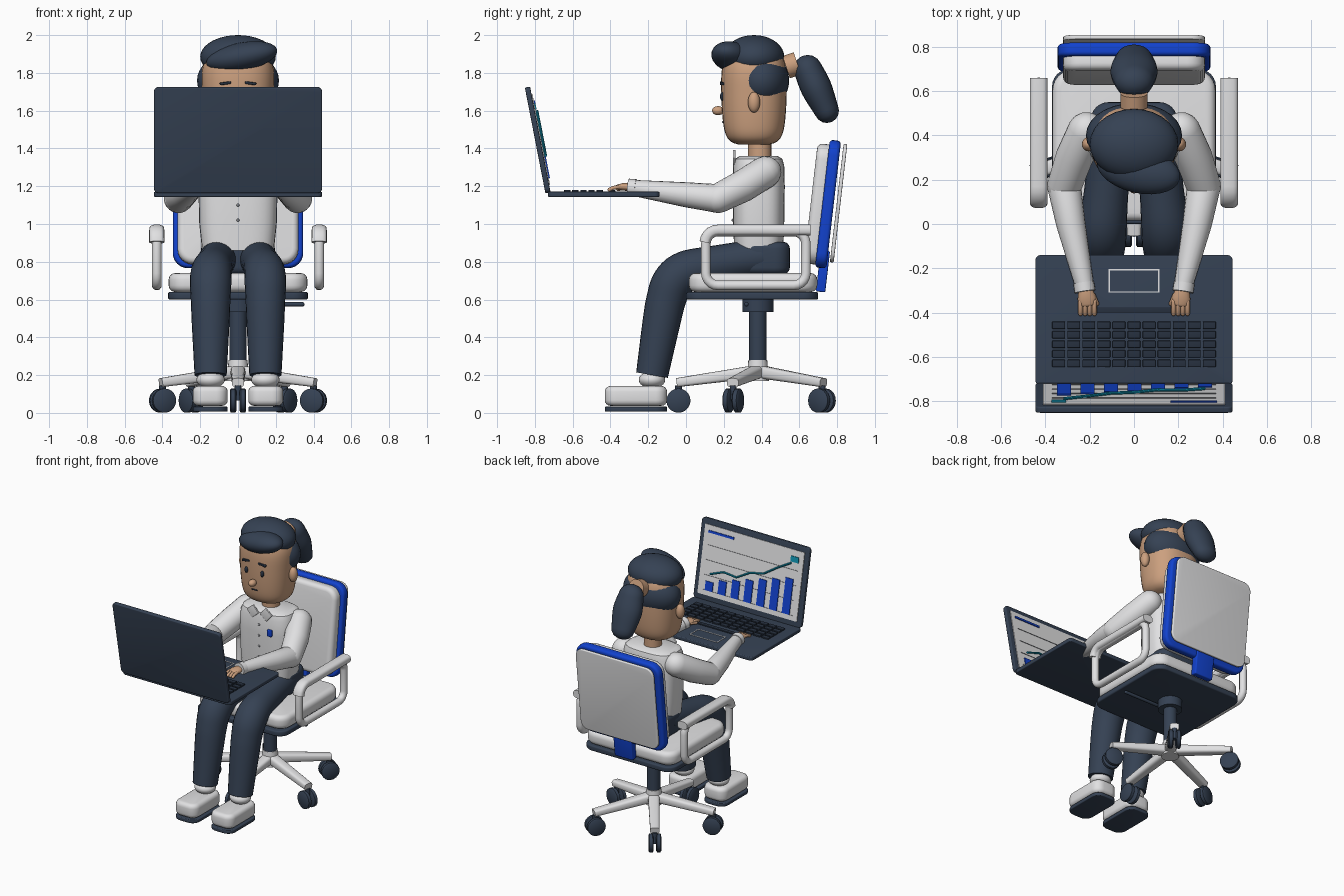
import bpy, bmesh, math
from mathutils import Vector, Matrix, Euler

if "Cube" in bpy.data.objects:
    bpy.data.objects.remove(bpy.data.objects["Cube"], do_unlink=True)

def colour(name, *rgb):
    m = bpy.data.materials.new(name)
    m.diffuse_color = (*rgb, 1)
    m.use_nodes = True
    m.node_tree.nodes["Principled BSDF"].inputs["Base Color"].default_value = (*rgb, 1)
    return m

NAVY = colour("navy", .036, .054, .088)
DARK = colour("dark navy", .02, .03, .05)
WHITE = colour("warm white", .75, .75, .76)
GREY = colour("mid grey", .25, .26, .28)
BLUE = colour("royal blue", .006, .055, .62)
TEAL = colour("teal", .005, .28, .42)
SKIN = colour("skin", .60, .35, .21)
X, Z = Vector((1, 0, 0)), Vector((0, 0, 1))

def finish(bm, name, mat, loc=(0, 0, 0), rot=(0, 0, 0)):
    bmesh.ops.recalc_face_normals(bm, faces=bm.faces)
    me = bpy.data.meshes.new(name)
    bm.to_mesh(me)
    bm.free()
    me.polygons.foreach_set("use_smooth", [True] * len(me.polygons))
    me.set_sharp_from_angle(angle=math.radians(40))
    me.materials.append(mat)
    ob = bpy.data.objects.new(name, me)
    ob.location, ob.rotation_euler = loc, rot
    bpy.context.collection.objects.link(ob)
    return ob

def box(name, loc, size, mat, bevel=0, corner=0, axis=2, rot=(0, 0, 0)):
    """Box whose edges along one axis take a large corner radius, and whose rims take a small bevel."""
    bm = bmesh.new()
    bmesh.ops.create_cube(bm, size=1, matrix=Matrix.Diagonal((*size, 1)))
    if corner:
        along = [e for e in bm.edges if abs((e.verts[0].co - e.verts[1].co).normalized()[axis]) > .9]
        bmesh.ops.bevel(bm, geom=along, offset=corner, segments=6, profile=.5, affect='EDGES')
    if bevel:
        rims = [e for e in bm.edges if e.calc_face_angle(0) > .6]
        bmesh.ops.bevel(bm, geom=rims, offset=bevel, segments=4, profile=.5, affect='EDGES', clamp_overlap=True)
    return finish(bm, name, mat, loc, rot)

def ellipsoid(name, loc, radii, mat, rot=(0, 0, 0)):
    bm = bmesh.new()
    bmesh.ops.create_uvsphere(bm, u_segments=28, v_segments=18, radius=1, matrix=Matrix.Diagonal((*radii, 1)))
    return finish(bm, name, mat, loc, rot)

def spline(vals, steps=5):
    """Catmull-Rom resampling."""
    out = []
    for i in range(len(vals) - 1):
        a, b, c, d = (vals[max(0, min(len(vals) - 1, i + k))] for k in (-1, 0, 1, 2))
        for s in range(steps):
            t = s / steps
            out.append(b + .5 * t * ((c - a) + t * (2*a - 5*b + 4*c - d + t * (3*b - 3*c + d - a))))
    return out + [vals[-1]]

def tube(name, pts, radii, mat, smooth=False, closed=False, caps=False, sq=1, ref=X, n=20):
    """Loft of (super)elliptic rings; radii are numbers or (across, up) pairs."""
    pts = [Vector(p) for p in pts]
    if not isinstance(radii, list):
        radii = [radii] * len(pts)
    rad = [Vector(r if isinstance(r, tuple) else (r, r)) for r in radii]
    if smooth:
        pts, rad = spline(pts), spline(rad)
    if caps:
        d0, d1 = (pts[0] - pts[1]).normalized(), (pts[-1] - pts[-2]).normalized()
        for a in (.4, .8, 1.15, 1.45):
            s, c = math.sin(a), math.cos(a)
            if a == .4:
                base = (pts[0].copy(), rad[0].copy(), pts[-1].copy(), rad[-1].copy())
            pts = [base[0] + d0 * base[1].y * s] + pts + [base[2] + d1 * base[3].y * s]
            rad = [base[1] * c] + rad + [base[3] * c]
    bm, rings, m = bmesh.new(), [], len(pts)
    power = lambda v: math.copysign(abs(v) ** sq, v)
    for i, p in enumerate(pts):
        before = pts[i - 1] if closed or i else p
        after = pts[(i + 1) % m] if closed or i < m - 1 else p
        d = (after - before).normalized()
        u = (ref - d * ref.dot(d)).normalized()
        v = d.cross(u)
        angles = [2 * math.pi * k / n for k in range(n)]
        rings.append([bm.verts.new(p + u * rad[i].x * power(math.cos(a)) + v * rad[i].y * power(math.sin(a)))
                      for a in angles])
    for i in range(m if closed else m - 1):
        a, b = rings[i], rings[(i + 1) % m]
        for k in range(n):
            bm.faces.new((a[k], a[(k + 1) % n], b[(k + 1) % n], b[k]))
    if not closed:
        bm.faces.new(rings[0])
        bm.faces.new(rings[-1])
    return finish(bm, name, mat)

# Chair: seat and back
box("seat_base", (0, .35, .62), (.74, .70, .04), NAVY, .01, .08)
box("seat_cushion", (0, .355, .69), (.735, .68, .10), WHITE, .035, .09)
tilt = (-math.radians(6.6), 0, 0)
box("back_cushion", (0, .705, 1.105), (.64, .09, .64), WHITE, .03, .08, 1, tilt)
box("back_shell", (0, .752, 1.105), (.69, .06, .68), BLUE, .018, .08, 1, tilt)
box("back_panel", (0, .808, 1.11), (.64, .02, .63), WHITE, .006, .06, 1, tilt)
box("back_bracket", (0, .725, .75), (.15, .05, .22), BLUE, .008, rot=tilt)

# Chair: column, star base and casters
tube("gas_column", [(0, .38, .28), (0, .38, .6)], .046, NAVY)
tube("column_collar", [(0, .38, .535), (0, .38, .605)], .082, NAVY)
tube("base_hub", [(0, .38, .17), (0, .38, .28)], [.06, .05], WHITE)
tube("height_lever", [(.05, .32, .575), (.34, .32, .575)], .012, NAVY, caps=True, ref=Z, n=10)
for i in range(5):
    a = math.radians(-90 + 72 * i)
    out, side = Vector((math.cos(a), math.sin(a), 0)), Vector((-math.sin(a), math.cos(a), 0))
    mid = Vector((0, .38, 0))
    tube(f"base_leg_{i}", [mid + Z * .22, mid + out * .43 + Z * .16], [(.035, .04), (.024, .032)], WHITE, sq=.6, ref=Z)
    hub = mid + out * .42 + Z * .065
    tube(f"caster_stem_{i}", [hub, hub + Z * .08], .018, NAVY, n=12)
    for s in (-1, 1):
        c = hub + side * s * .026
        tube(f"caster_wheel_{i}_{s}", [c - side * .017, c - side * .011, c + side * .011, c + side * .017],
             [.055, .064, .064, .055], NAVY, ref=Z)

# Torso, neck and shirt details
box("hips", (0, .42, .82), (.39, .26, .17), NAVY, .035, .08)
tube("shirt", [(0, .385, z) for z in (.86, 1.0, 1.2, 1.31, 1.345, 1.36)],
     [(.19, .13), (.205, .135), (.21, .138), (.205, .135), (.19, .125), (.16, .10)], WHITE, sq=.65, n=32)
tube("neck", [(0, .39, 1.32), (0, .39, 1.48)], .062, SKIN)
for i in range(4):
    ellipsoid(f"button_{i}", (0, .248, 1.26 - .08 * i), (.008, .007, .008), GREY)
box("chest_badge", (.09, .245, 1.22), (.035, .02, .05), BLUE, .006)

# Head, face and hair
tube("head", [(0, .36, z) for z in (1.42, 1.435, 1.47, 1.54, 1.68, 1.82, 1.9, 1.94)],
     [(.09, .08), (.135, .12), (.165, .148), (.18, .164), (.19, .173), (.19, .17), (.15, .14), (.08, .07)],
     SKIN, smooth=True, sq=.85, n=32)
ellipsoid("nose", (0, .17, 1.6), (.026, .032, .024), SKIN)
box("mouth", (0, .196, 1.54), (.05, .012, .008), DARK, .003)
ellipsoid("hair_crown", (0, .36, 1.885), (.2, .16, .115), NAVY)
ellipsoid("hair_back", (0, .40, 1.76), (.217, .146, .155), NAVY)
ellipsoid("hair_fringe", (.02, .245, 1.885), (.195, .105, .075), NAVY, (0, math.radians(-11), math.radians(-13)))
tube("ponytail", [(0, .645, 1.82), (0, .69, 1.72), (0, .745, 1.60)], [(.09, .075), (.107, .082), (.085, .065)],
     NAVY, smooth=True, caps=True)
tube("hair_tie", [(0, .53, 1.83), (0, .59, 1.85)], .062, SKIN)

# Laptop
box("laptop_base", (0, -.435, 1.157), (.89, .59, .028), NAVY, .006, .025)
for r in range(5):
    for c in range(11):
        box(f"key_{r}_{c}", (.068 * (c - 5), -.457 - .043 * r, 1.175), (.058, .033, .012), DARK, .003)
box("space_bar", (0, -.388, 1.174), (.34, .028, .01), DARK, .003)
for s in (-1, 1):
    box(f"trackpad_edge_x{s}", (.112 * s, -.257, 1.172), (.006, .106, .004), WHITE)
    box(f"trackpad_edge_y{s}", (0, -.257 + .05 * s, 1.172), (.23, .006, .004), WHITE)
lean = Euler((math.radians(11), 0, 0))
centre = Vector((0, -.785, 1.445))
on_screen = lambda x, s, lift: centre + lean.to_matrix() @ Vector((x, .014 + lift, s))
def plate(name, x, s, w, h, mat, lift=.008):
    box(name, on_screen(x, s, lift), (w, .006, h), mat, rot=lean)
box("laptop_lid", centre, (.89, .028, .57), NAVY, .006, .025, 1, lean)
plate("display", 0, 0, .82, .49, WHITE, .002)
for i in range(4):
    plate(f"chart_grid_{i}", 0, -.21 + .105 * i, .74, .003, GREY, .005)
for i in range(7):
    h = .065 + .031 * i
    plate(f"chart_bar_{i}", .32 - .106 * i, -.21 + h / 2, .062, h, BLUE)
plate("display_heading", .27, .2, .21, .016, BLUE)
plate("display_tag", -.34, .18, .065, .04, TEAL)
levels = (-.09, -.05, -.06, .0, .02, .09, .15)
tube("chart_line", [on_screen(.32 - .106 * i, s, .012) for i, s in enumerate(levels)], .007, TEAL, ref=Z, n=8)

# Everything that comes in left and right pairs
for s, side in ((1, "left"), (-1, "right")):
    # Armrest loop and pad
    loop = []
    for cy, cz, start in ((.57, .895, 0), (.17, .895, 90), (.17, .74, 180), (.57, .74, 270)):
        for k in range(6):
            a = math.radians(start + 18 * k)
            loop.append((.43 * s, cy + .065 * math.cos(a), cz + .065 * math.sin(a)))
    tube(f"{side}_armrest_loop", loop, .026, WHITE, closed=True, n=14)
    pad = [(.43 * s, .66, .968), (.43 * s, .17, .968)]
    pad += [(.43 * s, .17 - .07 * math.sin(a), .898 + .07 * math.cos(a)) for a in (.3, .6, .9, 1.2, 1.5)]
    tube(f"{side}_armrest_pad", pad, (.04, .029), WHITE, sq=.7)
    # Trouser leg, sock and shoe
    leg = [(.1, .40, .825), (.125, .15, .785), (.14, 0, .75), (.145, -.07, .69),
           (.145, -.105, .60), (.145, -.13, .48), (.145, -.18, .2)]
    tube(f"{side}_trouser_leg", [(x * s, y, z) for x, y, z in leg],
         [.098, .1, .108, .11, .105, .1, .085], NAVY, smooth=True, n=24)
    ellipsoid(f"{side}_sock", (.145 * s, -.18, .175), (.075, .07, .045), WHITE)
    box(f"{side}_shoe", (.147 * s, -.265, .09), (.185, .33, .105), WHITE, .03, .06)
    box(f"{side}_sole", (.147 * s, -.265, .02), (.185, .33, .026), NAVY, .006, .06)
    # Sleeve, cuff and hand
    arm = [(.215, .42, 1.275), (.27, .30, 1.20), (.315, .17, 1.135)]
    tube(f"{side}_upper_sleeve", [(x * s, y, z) for x, y, z in arm], [.085, .085, .078], WHITE, caps=True)
    arm = [(.315, .17, 1.135), (.285, 0, 1.155), (.225, -.27, 1.19)]
    tube(f"{side}_forearm_sleeve", [(x * s, y, z) for x, y, z in arm], [.076, .066, .043], WHITE, caps=True)
    tube(f"{side}_cuff", [(.227 * s, -.265, 1.19), (.221 * s, -.305, 1.193)], .047, WHITE)
    tube(f"{side}_palm", [(.22 * s, -.29, 1.195), (.213 * s, -.335, 1.197), (.21 * s, -.36, 1.195)],
         [(.03, .022), (.042, .02), (.036, .014)], SKIN, caps=True)
    for f in range(4):
        x = (.21 + .021 * (f - 1.5)) * s
        tube(f"{side}_finger_{f}", [(x, -.35, 1.197), (x, -.385, 1.192), (x, -.405, 1.182)], .0105, SKIN, caps=True, n=10)
    tube(f"{side}_thumb", [(.185 * s, -.32, 1.192), (.168 * s, -.36, 1.185)], .011, SKIN, caps=True, n=10)
    # Collar wing, ear, eye and brow
    box(f"{side}_collar", (.055 * s, .255, 1.345), (.07, .014, .07), WHITE, .004, rot=(0, math.radians(40 * s), 0))
    ellipsoid(f"{side}_ear", (.205 * s, .36, 1.645), (.03, .032, .055), SKIN)
    ellipsoid(f"{side}_eye", (.065 * s, .192, 1.675), (.013, .012, .023), DARK)
    box(f"{side}_brow", (.067 * s, .192, 1.745), (.06, .024, .014), DARK, .005, rot=(0, math.radians(8 * s), 0))
